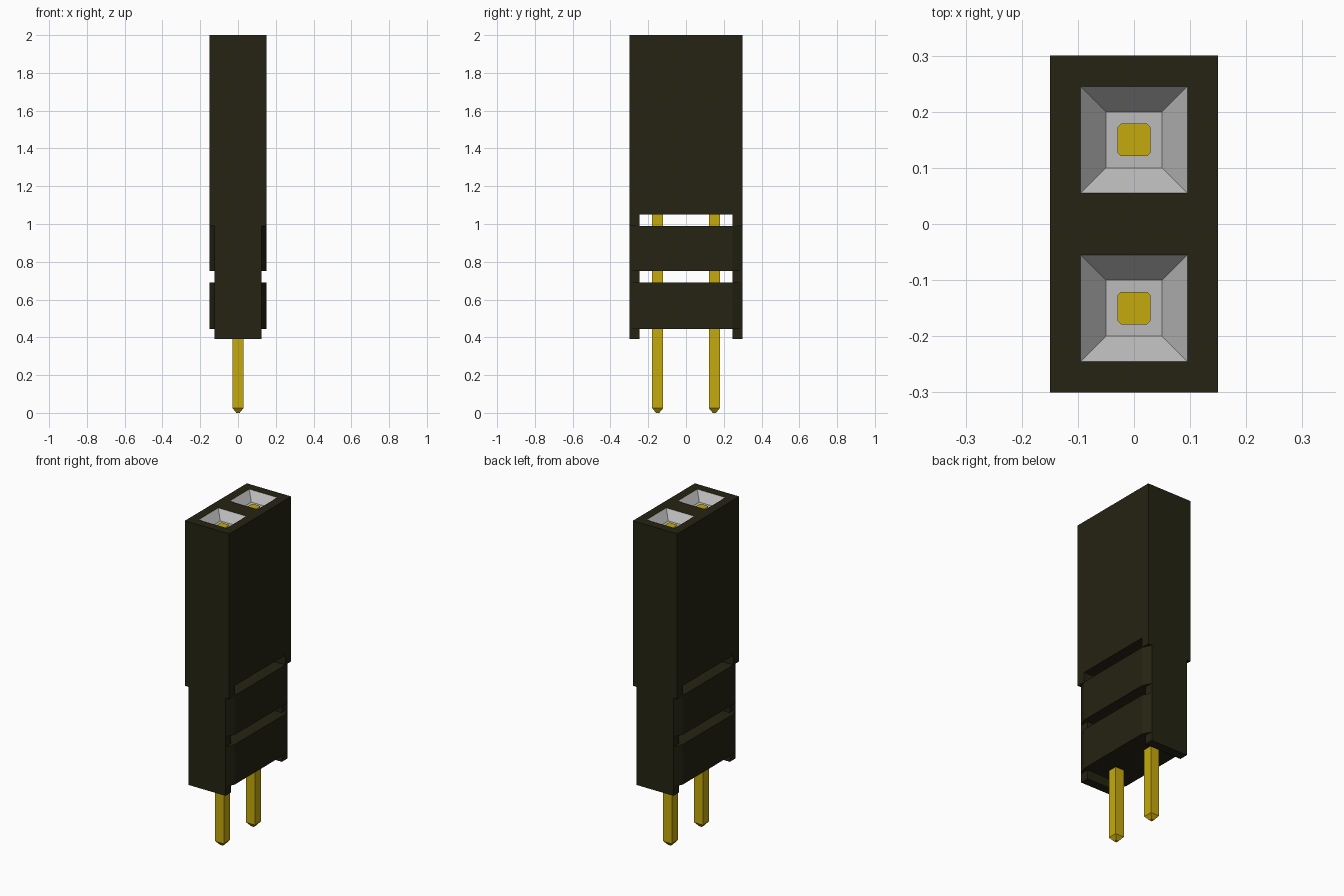
import bpy, bmesh
from mathutils import Vector

if "Cube" in bpy.data.objects:
    bpy.data.objects.remove(bpy.data.objects["Cube"])


def material(name, rgb):
    m = bpy.data.materials.new(name)
    m.use_nodes = True
    m.diffuse_color = (*rgb, 1)
    bsdf = next(n for n in m.node_tree.nodes if n.type == 'BSDF_PRINCIPLED')
    bsdf.inputs["Base Color"].default_value = (*rgb, 1)
    return m


BLACK = material("black plastic", (0.018, 0.017, 0.006))
GOLD = material("gold", (0.56, 0.40, 0.004))
GREY = material("light grey", (0.50, 0.50, 0.50))


def add_object(name, bm, *mats):
    bmesh.ops.recalc_face_normals(bm, faces=bm.faces)
    me = bpy.data.meshes.new(name)
    bm.to_mesh(me)
    bm.free()
    for m in mats:
        me.materials.append(m)
    ob = bpy.data.objects.new(name, me)
    bpy.context.collection.objects.link(ob)
    return ob


def prism(bm, outline, z0, z1):
    """Extrude a flat outline of (x, y) points from z0 to z1."""
    face = bm.faces.new([bm.verts.new((x, y, z0)) for x, y in outline])
    top = bmesh.ops.extrude_face_region(bm, geom=[face], use_keep_orig=True)["geom"]
    verts = [v for v in top if isinstance(v, bmesh.types.BMVert)]
    bmesh.ops.translate(bm, verts=verts, vec=(0, 0, z1 - z0))
    return verts


def rect(hx, y0, y1):
    return [(-hx, y0), (hx, y0), (hx, y1), (-hx, y1)]


HX, HY = 0.15, 0.30          # half size of the housing
CHEEK_X, CHEEK_Y = 0.125, 0.245
SLOT_Y = 0.15                # pin positions
FLOOR_Z = 1.95

# Upper housing: cut the top into cells, then sink the two funnel sockets
bm = bmesh.new()
prism(bm, rect(HX, -HY, HY), 1.05, 2.0)
cuts = [((x, 0, 0), (1, 0, 0)) for x in (-0.095, 0.095)]
cuts += [((0, y, 0), (0, 1, 0)) for y in (-0.245, -0.055, 0.055, 0.245)]
for co, no in cuts:
    bmesh.ops.bisect_plane(bm, geom=bm.verts[:] + bm.edges[:] + bm.faces[:],
                           plane_co=co, plane_no=no)
bmesh.ops.recalc_face_normals(bm, faces=bm.faces)
cells = []
for f in bm.faces:
    c = f.calc_center_median()
    if c.z > 1.99 and abs(c.x) < 0.05 and 0.06 < abs(c.y) < 0.24:
        cells.append(f)
walls = bmesh.ops.inset_individual(bm, faces=cells, thickness=0.045,
                                   depth=FLOOR_Z - 2.0, use_even_offset=True)["faces"]
for f in cells + walls:
    f.material_index = 1
add_object("upper_housing", bm, BLACK, GREY)

# End cheeks that frame the open slots: wide at the top, narrow below
bm = bmesh.new()
for hx, z0, z1 in ((HX, 0.99, 1.05), (CHEEK_X, 0.69, 0.75), (CHEEK_X, 0.39, 0.445)):
    for y0, y1 in ((-HY, -CHEEK_Y), (CHEEK_Y, HY)):
        prism(bm, rect(hx, y0, y1), z0, z1)
add_object("end_cheeks", bm, BLACK)

# Lower bands with chamfered corners
band = [(-CHEEK_X, -HY), (CHEEK_X, -HY), (HX, -CHEEK_Y), (HX, CHEEK_Y),
        (CHEEK_X, HY), (-CHEEK_X, HY), (-HX, CHEEK_Y), (-HX, -CHEEK_Y)]
for name, z0, z1 in (("upper_band", 0.75, 0.99), ("lower_band", 0.445, 0.69)):
    bm = bmesh.new()
    prism(bm, band, z0, z1)
    add_object(name, bm, BLACK)

# Square pins with a tapered lower tip, and a contact showing in each socket
P, C = 0.029, 0.023
octagon = [(-C, -P), (C, -P), (P, -C), (P, C), (C, P), (-C, P), (-P, C), (-P, -C)]
for side, sy in (("front", -SLOT_Y), ("back", SLOT_Y)):
    bm = bmesh.new()
    tip = prism(bm, rect(P, -P, P), 0.025, 0.0)
    for v in tip:
        v.co.x *= 0.3
        v.co.y *= 0.3
    prism(bm, rect(P, -P, P), 0.025, FLOOR_Z - 0.02)
    # drop the two faces shared by tip and shaft, then weld
    shared = [f for f in bm.faces if all(abs(v.co.z - 0.025) < 1e-5 for v in f.verts)]
    bmesh.ops.delete(bm, geom=shared, context='FACES_ONLY')
    bmesh.ops.remove_doubles(bm, verts=bm.verts, dist=1e-4)
    add_object(side + "_pin", bm, GOLD).location = Vector((0, sy, 0))

    bm = bmesh.new()
    prism(bm, octagon, FLOOR_Z - 0.02, FLOOR_Z + 0.004)
    add_object(side + "_contact", bm, GOLD).location = Vector((0, sy, 0))
